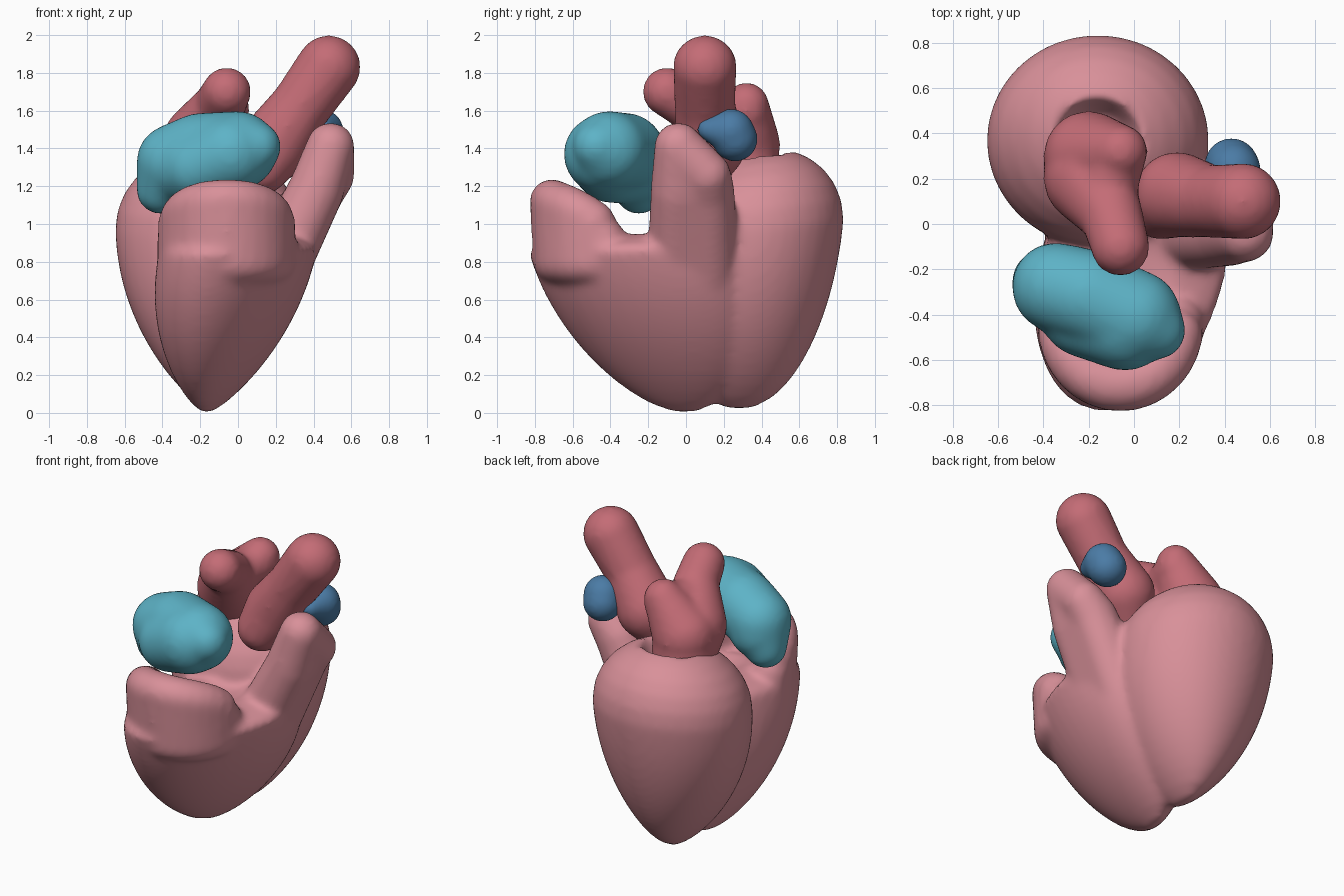
import bpy, bmesh, math
from mathutils import Vector, Matrix

cube = bpy.data.objects.get("Cube")
if cube:
    bpy.data.objects.remove(cube, do_unlink=True)


def material(name, *rgb):
    mat = bpy.data.materials.new(name)
    mat.use_nodes = True
    mat.diffuse_color = (*rgb, 1)
    shader = mat.node_tree.nodes["Principled BSDF"]
    shader.inputs["Base Color"].default_value = (*rgb, 1)
    return mat


muscle_pink = material("muscle pink", .69, .28, .32)
vessel_red = material("vessel red", .55, .15, .18)
atrium_teal = material("atrium teal", .11, .45, .57)
vein_blue = material("vein blue", .07, .2, .38)


def tube(bm, *path, steps=10):
    """Overlapping balls along a path of (x, y, z, radius)."""
    points = [Vector(point) for point in path]
    for start, end in zip(points, points[1:]):
        for step in range(steps + 1):
            spot = start.lerp(end, step / steps)
            bmesh.ops.create_icosphere(bm, subdivisions=3, radius=spot.w,
                                       matrix=Matrix.Translation(spot.xyz))


def lobe(bm, tip, middle, wide, deep, dome, fullness, shear=0, tilt=.1, sides=40, sections=16):
    """Pointed lobe: swells from its tip to its middle, then domes over into a hollow."""
    tip, middle = Vector(tip), Vector(middle)
    up = Vector((0, 0, dome))
    sizes = []
    for section in range(sections):
        below = 1 - (section + .2) / sections
        swell = 1 - below ** 2
        sizes.append((tip.lerp(middle, 1 - below), swell ** .8, swell ** fullness))
    for section in range(6):
        angle = section * .23
        scale = math.cos(angle)
        sizes.append((middle + up * math.sin(angle), scale, scale))
    sizes.append((middle + up * .6, .25, .25))

    loops = []
    for centre, across, along in sizes:
        loop = []
        for side in range(sides):
            angle = math.tau * side / sides
            dx = wide * across * math.cos(angle)
            dy = deep * along * math.sin(angle)
            offset = Vector((dx + shear * dy, dy, tilt * dy * centre.z))
            loop.append(bm.verts.new(centre + offset))
        loops.append(loop)
    for lower, upper in zip(loops, loops[1:]):
        for side in range(sides):
            before = side - 1
            bm.faces.new((lower[before], lower[side], upper[side], upper[before]))
    bm.faces.new(reversed(loops[0]))
    bm.faces.new(loops[-1])


def fuse(name, bm, mat, voxel=.02, smoothing=8):
    """Melt the overlapping shapes into one smooth organic skin."""
    mesh = bpy.data.meshes.new(name)
    bm.to_mesh(mesh)
    bm.free()
    mesh.materials.append(mat)
    part = bpy.data.objects.new(name, mesh)
    bpy.context.collection.objects.link(part)
    remesh = part.modifiers.new("Fuse", "REMESH")
    remesh.mode = "VOXEL"
    remesh.voxel_size = voxel
    remesh.use_smooth_shade = True
    soften = part.modifiers.new("Soften", "SMOOTH")
    soften.factor = .5
    soften.iterations = smoothing


# Ventricles: rounded rear lobe and pointed front cup
bm = bmesh.new()
lobe(bm, tip=(-.15, .28, .01), middle=(-.16, .37, .98), wide=.49, deep=.465,
     dome=.42, fullness=.5)
lobe(bm, tip=(-.17, 0, -.01), middle=(0, -.25, .86), wide=.4, deep=.58,
     dome=.1, fullness=.6, shear=.22, tilt=.04)

# Raised front wall of the cup, highest in the middle
wall_steps = 16
for step in range(wall_steps + 1):
    angle = math.pi * step / wall_steps
    x = -.06 + .25 * math.cos(angle)
    y = -.44 - .27 * math.sin(angle)
    rise = math.sqrt(abs(math.sin(angle)))
    tube(bm, (x, y, .92 + .2 * rise, .12), (x, y + .02, .8, .12))

# Tall outlet horn, flat tubes side by side
for y in (-.04, .01, .06, .11):
    tube(bm, (.2, y, .75, .17), (.41, y, 1.17, .15), (.49, y, 1.37 - y, .13))
fuse("ventricles", bm, muscle_pink, smoothing=14)

# Rear atrium: sack in the hollow with two stubs and a ridge between them
bm = bmesh.new()
tube(bm, (-.06, -.1, 1.7, .13), (-.1, .04, 1.62, .14), (-.2, .2, 1.44, .2), (-.2, .3, 1.32, .2))
tube(bm, (-.06, .32, 1.63, .12), (-.2, .3, 1.42, .2))
tube(bm, (-.06, .32, 1.6, .12), (-.14, .1, 1.56, .14))
fuse("rear_atrium", bm, vessel_red)

# Main artery: thick tube leaning outward, bulging at its root
bm = bmesh.new()
tube(bm, (.12, .08, 1.3, .15), (.19, .13, 1.42, .19), (.33, .1, 1.62, .16), (.48, .1, 1.83, .17))
fuse("main_artery", bm, vessel_red)

# Front atrium: plump cushion over the cup
bm = bmesh.new()
tube(bm, (-.41, -.25, 1.18, .13), (-.34, -.28, 1.33, .2), (-.2, -.32, 1.38, .21),
     (0, -.41, 1.39, .21), (.1, -.47, 1.41, .13))
tube(bm, (-.35, -.26, 1.28, .18), (-.22, -.4, 1.3, .19), (-.04, -.44, 1.37, .21))
fuse("front_atrium", bm, atrium_teal, smoothing=14)

# Outlet cap: small wedge-like stub behind the horn
bm = bmesh.new()
tube(bm, (.45, .12, 1.5, .06), (.44, .24, 1.49, .12), (.43, .26, 1.45, .12))
fuse("outlet_cap", bm, vein_blue, voxel=.015)
